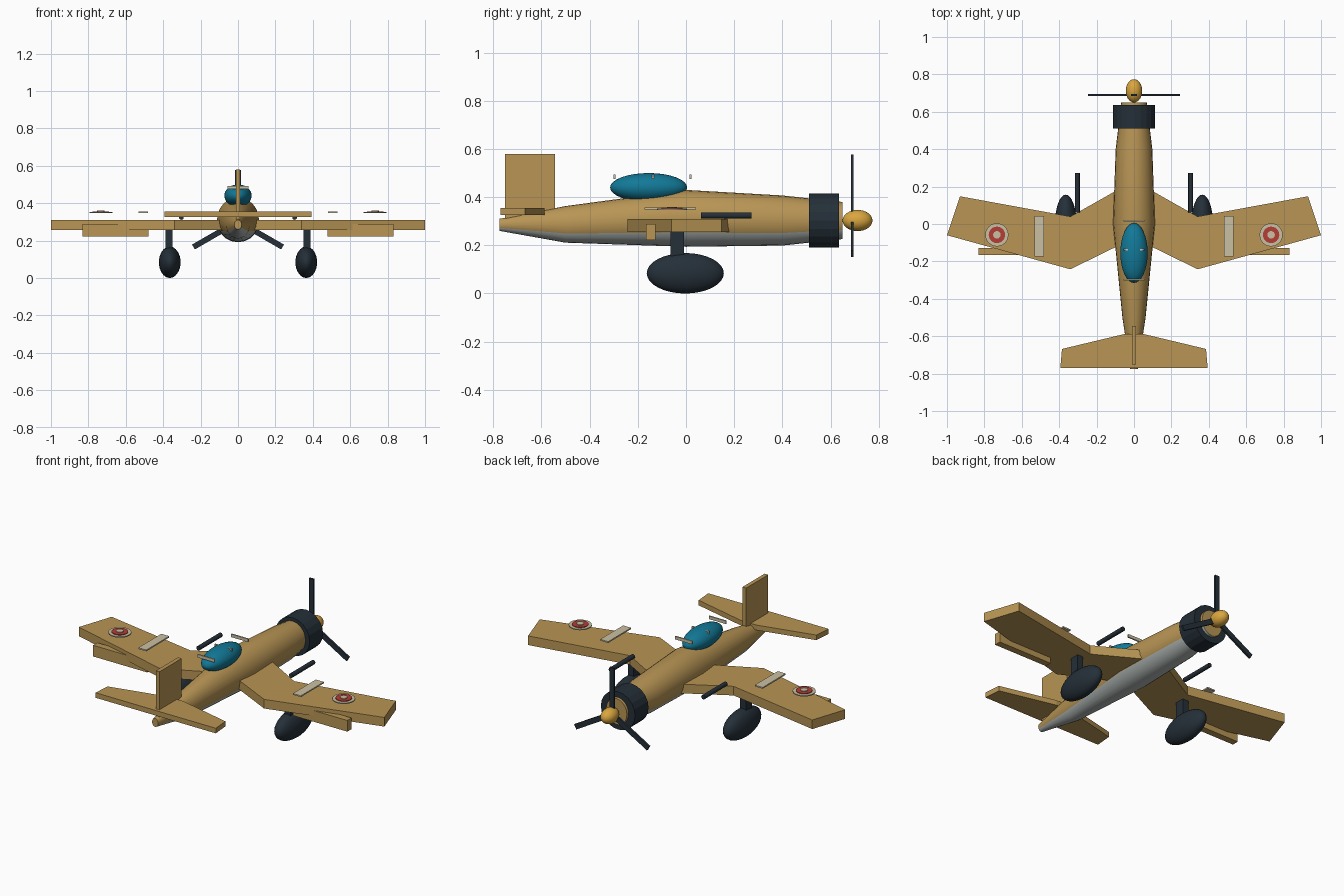
import bpy, bmesh
from math import sin, cos, pi
from mathutils import Matrix, Vector

cube = bpy.data.objects.get("Cube")
if cube:
    bpy.data.objects.remove(cube, do_unlink=True)


def material(name, rgb):
    m = bpy.data.materials.new(name)
    m.use_nodes = True
    m.diffuse_color = (*rgb, 1)
    bsdf = next(n for n in m.node_tree.nodes if n.type == 'BSDF_PRINCIPLED')
    bsdf.inputs["Base Color"].default_value = (*rgb, 1)
    return m


TAN = material("tan paint", (0.48, 0.30, 0.09))
SILVER = material("silver belly", (0.43, 0.47, 0.46))
DARK = material("dark metal", (0.018, 0.029, 0.040))
TEAL = material("teal glass", (0.006, 0.19, 0.31))
GOLD = material("golden yellow", (0.70, 0.38, 0.05))
RED = material("red marking", (0.46, 0.045, 0.035))
CREAM = material("cream marking", (0.60, 0.53, 0.37))


def finish(bm, name, *mats, smooth=False):
    bmesh.ops.recalc_face_normals(bm, faces=bm.faces)
    mesh = bpy.data.meshes.new(name)
    bm.to_mesh(mesh)
    bm.free()
    ob = bpy.data.objects.new(name, mesh)
    bpy.context.collection.objects.link(ob)
    for m in mats:
        mesh.materials.append(m)
    if smooth:
        bpy.ops.object.select_all(action='DESELECT')
        ob.select_set(True)
        bpy.context.view_layer.objects.active = ob
        bpy.ops.object.shade_smooth_by_angle(angle=0.7)
    return ob


def box(name, centre, size, mat, spin=None):
    bm = bmesh.new()
    bmesh.ops.create_cube(bm, size=1)
    bm.transform(Matrix.Diagonal((*size, 1)))
    bm.transform(Matrix.Translation(centre))
    if spin:
        bm.transform(spin)
    return finish(bm, name, mat)


def ellipsoid(name, centre, radii, mat):
    bm = bmesh.new()
    bmesh.ops.create_uvsphere(bm, u_segments=32, v_segments=16, radius=1)
    bm.transform(Matrix.Translation(centre) @ Matrix.Diagonal((*radii, 1)))
    return finish(bm, name, mat, smooth=True)


def cylinder(name, centre, radius, depth, mat, axis='Z', sides=24, smooth=True):
    bm = bmesh.new()
    bmesh.ops.create_cone(bm, cap_ends=True, segments=sides, radius1=radius,
                          radius2=radius, depth=depth)
    if axis == 'Y':
        bm.transform(Matrix.Rotation(pi / 2, 4, 'X'))
    bm.transform(Matrix.Translation(centre))
    return finish(bm, name, mat, smooth=smooth)


def slab(name, outline, z0, z1, mat):
    bm = bmesh.new()
    face = bm.faces.new([bm.verts.new((x, y, z0)) for x, y in outline])
    top = bmesh.ops.extrude_face_region(bm, geom=[face])["geom"]
    moved = [v for v in top if isinstance(v, bmesh.types.BMVert)]
    bmesh.ops.translate(bm, verts=moved, vec=(0, 0, z1 - z0))
    return finish(bm, name, mat)


# Fuselage: lofted ellipses (y, centre z, half width, half height)
stations = [(-0.775, 0.285, 0.02, 0.025), (-0.5, 0.287, 0.062, 0.076),
            (0, 0.312, 0.112, 0.118), (0.4, 0.303, 0.098, 0.104),
            (0.65, 0.303, 0.068, 0.077)]
SIDES = 24
bm = bmesh.new()
rings = [[bm.verts.new((rx * cos(2 * pi * i / SIDES), y, z + rz * sin(2 * pi * i / SIDES)))
          for i in range(SIDES)] for y, z, rx, rz in stations]
for a, b in zip(rings, rings[1:]):
    for i in range(SIDES):
        j = (i + 1) % SIDES
        face = bm.faces.new((a[i], a[j], b[j], b[i]))
        # lower third is bare metal
        face.material_index = int(sin(2 * pi * (i + 0.5) / SIDES) < -0.5)
bm.faces.new(rings[0])
bm.faces.new(rings[-1])
finish(bm, "fuselage", TAN, SILVER, smooth=True)

# Nose: cowling, spinner and three blades
HUB = Vector((0, 0.69, 0.303))
cylinder("engine_cowling", (0, 0.573, 0.303), 0.112, 0.126, DARK, 'Y', 20, False)
ellipsoid("spinner", (0, 0.712, 0.303), (0.044, 0.062, 0.044), GOLD)
for k in range(3):
    spin = Matrix.Translation(HUB) @ Matrix.Rotation(k * 2 * pi / 3, 4, 'Y')
    box(f"propeller_blade_{k + 1}", (0, 0, 0.1375), (0.03, 0.012, 0.275), DARK, spin)

# Canopy and its frame bars
ellipsoid("canopy", (0, -0.155, 0.44), (0.073, 0.16, 0.06), TEAL)
for k, y in enumerate((-0.297, -0.137, 0.018)):
    box(f"canopy_frame_{k + 1}", (0, y, 0.484), (0.112, 0.008, 0.018), CREAM)

# Tail
box("tail_fin", (0, -0.648, 0.435), (0.024, 0.207, 0.29), TAN)
half_tail = [(0.05, -0.588), (0.385, -0.668), (0.394, -0.77)]
slab("tailplane", half_tail + [(-x, y) for x, y in reversed(half_tail)], 0.325, 0.355, TAN)

# Cranked wings with everything hung on them
wing = [(0.03, 0.215), (0.34, 0.04), (0.93, 0.148), (1.0, -0.06), (0.34, -0.242), (0.03, -0.09)]
for s, side in ((1, "left"), (-1, "right")):
    slab(f"{side}_wing", [(s * x, y) for x, y in wing], 0.256, 0.31, TAN)
    box(f"{side}_flap", (s * 0.655, -0.147, 0.255), (0.355, 0.04, 0.066), TAN)
    cylinder(f"{side}_gun", (s * 0.303, 0.167, 0.324), 0.013, 0.21, DARK, 'Y', 12)
    box(f"{side}_gear_strut", (s * 0.368, -0.036, 0.21), (0.038, 0.055, 0.14), DARK)
    ellipsoid(f"{side}_wheel", (s * 0.365, -0.003, 0.084), (0.058, 0.16, 0.084), DARK)
    box(f"{side}_wing_stripe", (s * 0.506, -0.065, 0.352), (0.052, 0.215, 0.008), CREAM)
    # stacked roundel discs
    for k, (r, mat) in enumerate(((0.062, CREAM), (0.044, RED), (0.02, CREAM))):
        cylinder(f"{side}_roundel_{k + 1}", (s * 0.733, -0.058, 0.349 + k * 0.004),
                 r, 0.006, mat)
